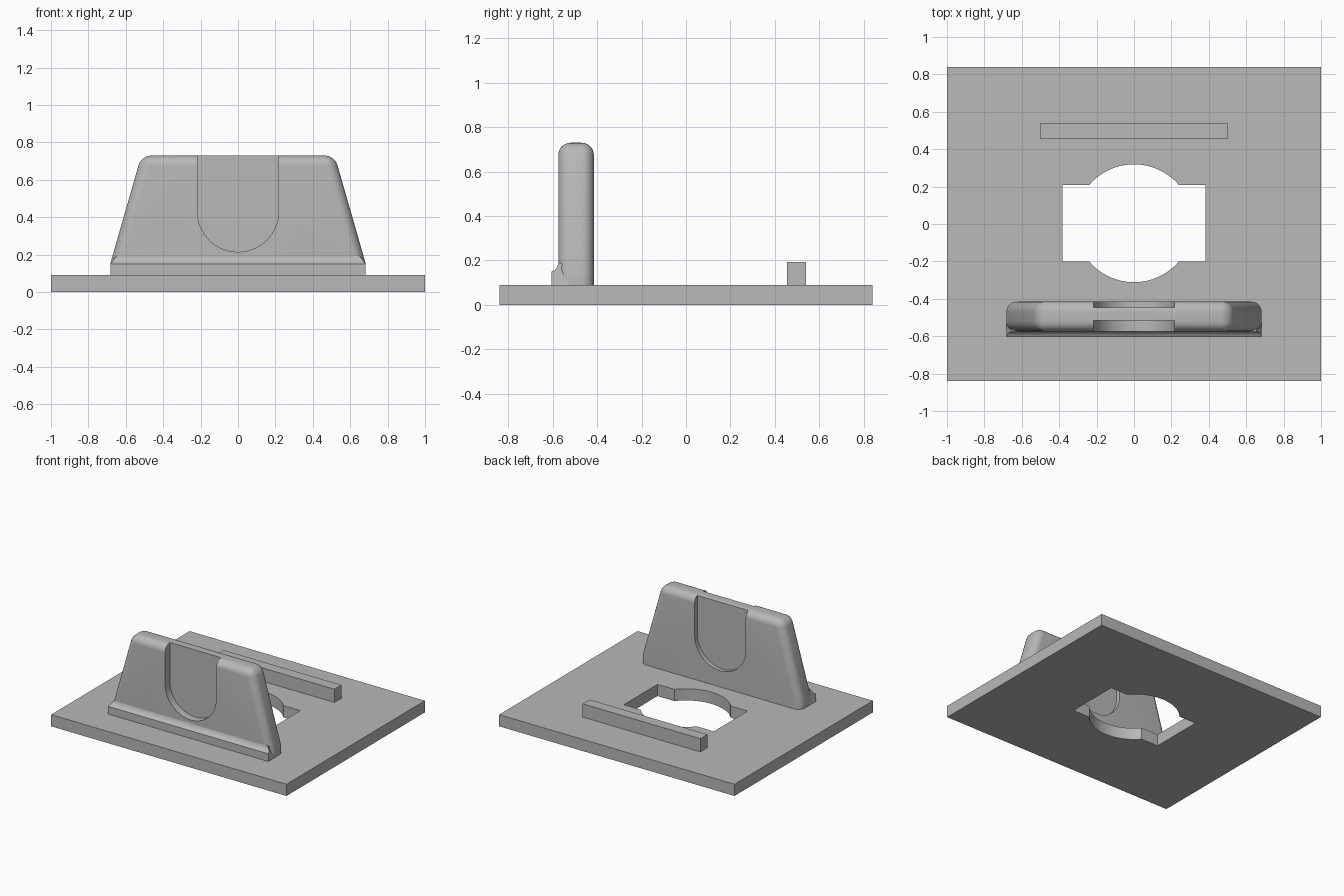
import bpy
import bmesh
from math import sin, cos, pi, asin, radians
from mathutils import Vector

cube = bpy.data.objects.get("Cube")
if cube:
    bpy.data.objects.remove(cube, do_unlink=True)

grey = bpy.data.materials.new("plain_grey")
grey.use_nodes = True
tone = (0.48, 0.48, 0.48, 1)
grey.diffuse_color = tone
grey.node_tree.nodes["Principled BSDF"].inputs["Base Color"].default_value = tone


def prism(name, outline, axis, start, end):
    """Extrude a 2D outline along one axis; the outline fills the other two."""
    bm = bmesh.new()
    verts = []
    for a, b in outline:
        p = [a, b]
        p.insert(axis, start)
        verts.append(bm.verts.new(p))
    face = bm.faces.new(verts)
    grown = bmesh.ops.extrude_face_region(bm, geom=[face])["geom"]
    shift = Vector((0, 0, 0))
    shift[axis] = end - start
    bmesh.ops.translate(bm, vec=shift, verts=[g for g in grown if isinstance(g, bmesh.types.BMVert)])
    bmesh.ops.recalc_face_normals(bm, faces=bm.faces[:])
    mesh = bpy.data.meshes.new(name)
    bm.to_mesh(mesh)
    bm.free()
    mesh.materials.append(grey)
    obj = bpy.data.objects.new(name, mesh)
    bpy.context.collection.objects.link(obj)
    return obj


def rect(x0, x1, y0, y1):
    return [(x0, y0), (x1, y0), (x1, y1), (x0, y1)]


def arc(cx, cy, r, a0, a1, n):
    steps = [a0 + (a1 - a0) * i / n for i in range(n + 1)]
    return [(cx + r * cos(a), cy + r * sin(a)) for a in steps]


def cut(obj, cutter):
    mod = obj.modifiers.new("cut", "BOOLEAN")
    mod.operation = "DIFFERENCE"
    mod.solver = "EXACT"
    mod.object = cutter
    cutter.hide_render = True
    cutter.hide_viewport = True
    cutter.display_type = "WIRE"


def smooth(obj):
    bpy.ops.object.select_all(action="DESELECT")
    obj.select_set(True)
    bpy.context.view_layer.objects.active = obj
    for mod in list(obj.modifiers):
        bpy.ops.object.modifier_apply(modifier=mod.name)
    bpy.ops.object.shade_smooth_by_angle(angle=radians(30))


# Base plate with a round opening crossed by a rectangular slot
TOP = 0.09
plate = prism("base_plate", rect(-1, 1, -0.84, 0.84), 2, 0, TOP)
R, HALF, CY = 0.315, 0.205, 0.004
t = asin(HALF / R)
opening = arc(0, CY, R, t, pi - t, 32)
opening += [(-0.383, CY + HALF), (-0.383, CY - HALF)]
opening += arc(0, CY, R, pi + t, 2 * pi - t, 32)
opening += [(0.383, CY - HALF), (0.383, CY + HALF)]
cut(plate, prism("opening_cutter", opening, 2, -0.1, 0.2))
smooth(plate)

# Low rail at the back
prism("rear_rail", rect(-0.5, 0.5, 0.455, 0.54), 2, TOP, 0.192)

# Upright tapered block, rounded on every edge above its base
shape = [(-0.682, TOP), (0.682, TOP), (0.682, 0.155), (0.517, 0.73), (-0.517, 0.73), (-0.682, 0.155)]
block = prism("upright_block", shape, 1, -0.575, -0.415)
bm = bmesh.new()
bm.from_mesh(block.data)
edges = [e for e in bm.edges
         if max(v.co.z for v in e.verts) > TOP + 0.01
         and not (abs(e.verts[0].co.z - 0.155) < 0.01 and abs(e.verts[1].co.z - 0.155) < 0.01)]
bmesh.ops.bevel(bm, geom=edges, offset=0.055, offset_type="OFFSET", segments=8,
                profile=0.5, affect="EDGES", clamp_overlap=True)
bm.to_mesh(block.data)
bm.free()

# U-shaped recesses in the front and back, leaving a thin web
u_shape = [(0.217, 0.9), (-0.217, 0.9)] + arc(0, 0.432, 0.217, pi, 2 * pi, 40)
cut(block, prism("front_recess_cutter", u_shape, 1, -0.7, -0.517))
cut(block, prism("back_recess_cutter", u_shape, 1, -0.447, -0.3))
smooth(block)

# Front foot with a small concave fillet, tapered with the block
profile = [(-0.605, TOP), (-0.605, 0.149), (-0.59, 0.157), (-0.58, 0.17),
           (-0.574, 0.192), (-0.52, 0.165), (-0.52, TOP)]
foot = prism("front_foot", profile, 0, -0.682, 0.682)
for v in foot.data.vertices:
    inset = max(0, v.co.z - 0.149) * 0.7
    v.co.x -= inset if v.co.x > 0 else -inset
smooth(foot)
